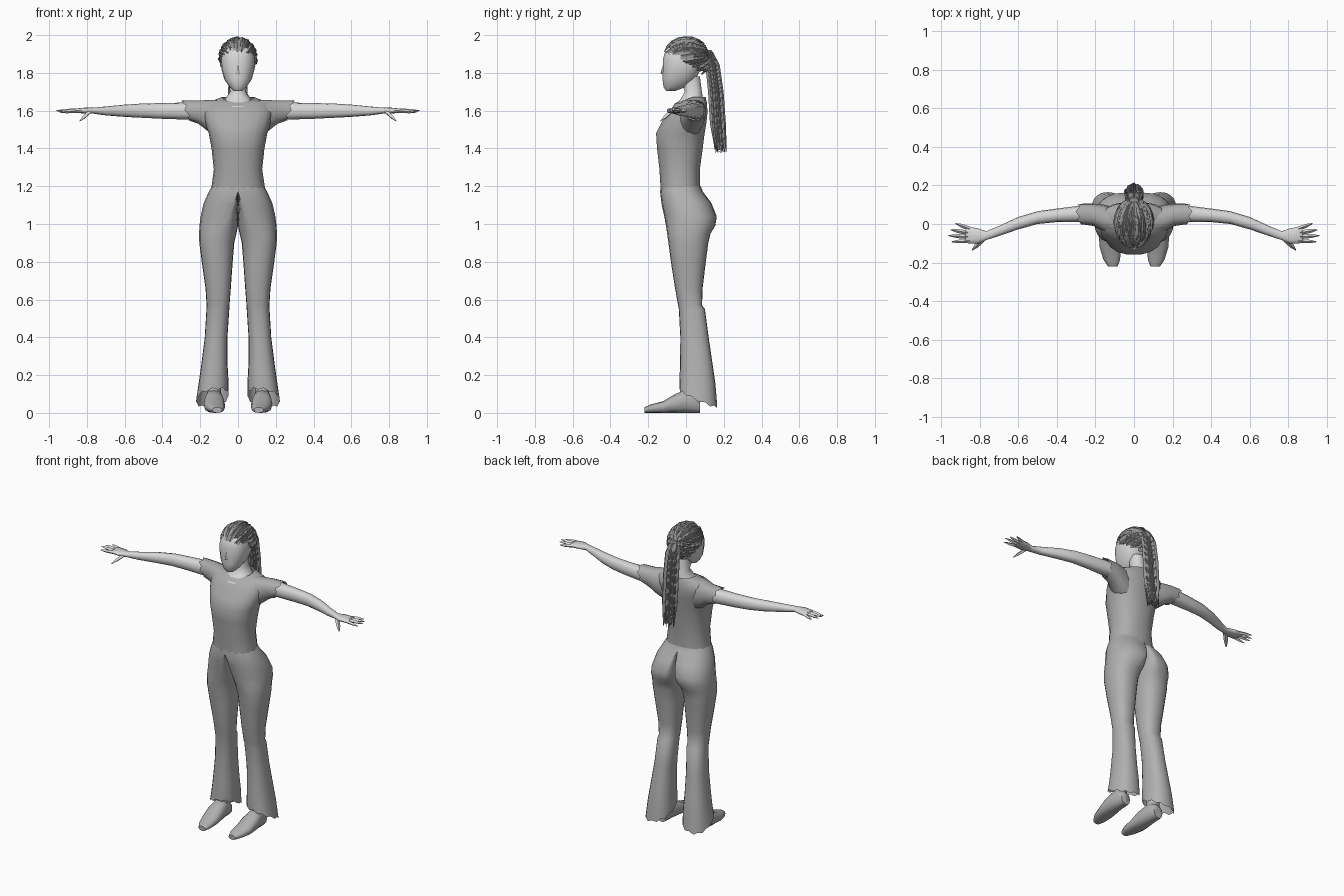
import bpy, bmesh, math, random
from mathutils import Vector

if "Cube" in bpy.data.objects:
    bpy.data.objects.remove(bpy.data.objects["Cube"])

random.seed(4)


def material(name, v):
    m = bpy.data.materials.new(name)
    m.diffuse_color = (v, v, v, 1)
    m.use_nodes = True
    m.node_tree.nodes["Principled BSDF"].inputs["Base Color"].default_value = m.diffuse_color
    return m


SKIN = material("light grey skin", 0.68)
SHIRT = material("mid grey shirt", 0.41)
TROUSERS = material("grey trousers", 0.44)
SHOES = material("grey shoes", 0.44)
HAIR = material("dark grey hair", 0.29)


def finish(name, bm, mat, mirror=False, angle=50):
    bmesh.ops.recalc_face_normals(bm, faces=bm.faces)
    me = bpy.data.meshes.new(name)
    bm.to_mesh(me)
    bm.free()
    me.materials.append(mat)
    ob = bpy.data.objects.new(name, me)
    bpy.context.collection.objects.link(ob)
    if mirror:
        ob.modifiers.new("mirror", 'MIRROR').use_mirror_merge = False
    bpy.ops.object.select_all(action='DESELECT')
    ob.select_set(True)
    bpy.context.view_layer.objects.active = ob
    bpy.ops.object.shade_smooth_by_angle(angle=math.radians(angle))
    return ob


def skin_rings(bm, loops, caps=(True, True)):
    n = len(loops[0])
    for a, b in zip(loops, loops[1:]):
        for i in range(n):
            j = (i + 1) % n
            bm.faces.new((a[i], a[j], b[j], b[i]))
    for ring, cap in zip((loops[0], loops[-1]), caps):
        if cap:
            bm.faces.new(ring)


def loft(name, axis, rings, mat, n=14, caps=(True, True), mirror=False,
         hem=None, start=None, angle=50):
    """Each ring: position on the axis, then min/max on the two other axes.
    An optional sixth value moves the ring's crest off the middle."""
    bm = bmesh.new()
    loops = []
    for k, (p, a0, a1, b0, b1, *mid) in enumerate(rings):
        loop = []
        am = mid[0] if mid else (a0 + a1) / 2
        for i in range(n):
            t = 2 * math.pi * i / n
            c, s = math.cos(t), math.sin(t)
            c = math.copysign(abs(c) ** 0.85, c) if abs(c) > 1e-6 else 0
            s = math.copysign(abs(s) ** 0.85, s) if abs(s) > 1e-6 else 0
            a = am + c * (a1 - am if c > 0 else am - a0)
            b = (b0 + b1) / 2 + s * (b1 - b0) / 2
            q = p
            if hem and k == len(rings) - 1:
                q += hem(i, c, s)
            if start and k == 0:
                q += start(i, c, s)
            co = {'x': (q, a, b), 'y': (a, q, b), 'z': (a, b, q)}[axis]
            loop.append(bm.verts.new(co))
        loops.append(loop)
    skin_rings(bm, loops, caps)
    return finish(name, bm, mat, mirror, angle)


def strand(bm, pts, normals, widths, thick):
    """Tapered four-sided lock of hair."""
    loops = []
    for k, p in enumerate(pts):
        t = (pts[min(k + 1, len(pts) - 1)] - pts[max(k - 1, 0)]).normalized()
        side = t.cross(normals[k]).normalized()
        up = side.cross(t)
        w = widths[k]
        h = thick * w / max(widths)
        loops.append([bm.verts.new(p + d) for d in (side * w, up * h, -side * w, -up * h)])
    skin_rings(bm, loops)


# shirt body, with a dipping collar and a zigzag bottom hem
loft("shirt_body", 'z', [
    (1.672, -.085, .085, -.03, .105), (1.64, -.17, .17, -.06, .112),
    (1.59, -.185, .185, -.09, .115), (1.54, -.175, .175, -.13, .11),
    (1.48, -.155, .155, -.16, .10), (1.40, -.14, .14, -.155, .09),
    (1.29, -.128, .128, -.142, .075), (1.19, -.143, .143, -.135, .075)],
    SHIRT, n=18, caps=(False, False), start=lambda i, c, s: .022 * min(s, 0),
    hem=lambda i, c, s: -.016 * (i % 2))

# sleeves, with ragged ends
loft("sleeve", 'x', [
    (.11, -.06, .09, 1.46, 1.66), (.16, -.04, .10, 1.49, 1.658),
    (.21, -.01, .105, 1.53, 1.655), (.265, .00, .105, 1.548, 1.655)],
    SHIRT, caps=(False, False), mirror=True,
    hem=lambda i, c, s: .02 * s + .018 * (i % 2))

# arms
loft("arm", 'x', [
    (.19, .015, .10, 1.555, 1.645), (.28, .01, .095, 1.553, 1.643),
    (.40, .01, .08, 1.557, 1.64), (.50, .0, .066, 1.562, 1.638),
    (.60, -.028, .036, 1.567, 1.632), (.70, -.062, -.01, 1.575, 1.622),
    (.765, -.083, -.037, 1.584, 1.616), (.81, -.102, -.022, 1.585, 1.616),
    (.86, -.10, -.014, 1.588, 1.611), (.872, -.094, -.02, 1.593, 1.607)],
    SKIN, n=12, mirror=True)

# fingers and thumb
bm = bmesh.new()
for a, b, w in [((.85, -.025, 1.60), (.925, .003, 1.597), .011),
                ((.86, -.045, 1.60), (.95, -.03, 1.60), .012),
                ((.86, -.066, 1.60), (.96, -.06, 1.60), .012),
                ((.85, -.088, 1.60), (.945, -.092, 1.592), .011),
                ((.785, -.08, 1.595), (.838, -.135, 1.545), .014)]:
    a, b = Vector(a), Vector(b)
    strand(bm, [a, a.lerp(b, .6), b], [Vector((0, 0, 1))] * 3, [w, w * .85, w * .2], .011)
finish("fingers", bm, SKIN, mirror=True, angle=60)

# trousers: half hips running into one flared leg, mirrored
loft("trousers", 'z', [
    (1.20, .0, .138, -.135, .078, .0), (1.17, .0, .155, -.137, .09, .0),
    (1.11, .0, .182, -.13, .135, .02), (1.04, .0, .198, -.115, .163, .045),
    (.99, .0, .204, -.106, .155, .07), (.95, .008, .206, -.10, .13, .095),
    (.90, .02, .205, -.093, .118), (.80, .028, .192, -.08, .105),
    (.66, .038, .172, -.058, .088), (.57, .045, .166, -.042, .085),
    (.55, .046, .167, -.038, .10), (.40, .056, .176, -.03, .12),
    (.25, .055, .195, -.032, .142), (.16, .05, .208, -.035, .155),
    (.075, .05, .222, -.035, .165)],
    TROUSERS, n=20, caps=(False, False), mirror=True,
    hem=lambda i, c, s: -.045 * s - .015 * c + .012 * (i % 2))

# shoes and the ankles above them
loft("shoe", 'y', [
    (-.22, .085, .135, .0, .03), (-.185, .072, .158, .0, .045),
    (-.12, .068, .178, .0, .062), (-.06, .07, .182, .0, .098),
    (.0, .08, .175, .0, .125), (.05, .085, .17, .0, .11), (.075, .095, .16, .0, .08)],
    SHOES, n=12, mirror=True)
loft("ankle", 'z', [(.08, .09, .165, -.02, .06), (.26, .09, .165, .0, .08)],
     SHOES, n=10, mirror=True)

# neck and head
loft("neck", 'z', [
    (1.62, -.10, .10, -.075, .095), (1.66, -.07, .07, -.03, .092),
    (1.70, -.043, .043, -.008, .085), (1.78, -.048, .048, -.03, .075)], SKIN)
loft("head", 'z', [
    (1.705, -.024, .024, -.105, -.055), (1.725, -.045, .045, -.12, .0),
    (1.765, -.072, .072, -.125, .05), (1.82, -.088, .088, -.124, .08),
    (1.87, -.092, .092, -.124, .10), (1.92, -.085, .085, -.11, .10),
    (1.965, -.05, .05, -.07, .06)], SKIN, n=18)

# nose
bm = bmesh.new()
tip = [bm.verts.new(c) for c in ((0, -.12, 1.85), (-.016, -.12, 1.79),
                                 (0, -.135, 1.797), (.016, -.12, 1.79))]
for f in ((0, 1, 2), (0, 2, 3), (1, 3, 2)):
    bm.faces.new([tip[i] for i in f])
finish("nose", bm, SKIN, angle=90)

# hair cap, trimmed along a sloping hairline
CEN, RAD = Vector((0, .003, 1.872)), Vector((.098, .123, .112))


def on_scalp(d, r=1.0):
    return CEN + Vector((d.x * RAD.x, d.y * RAD.y, d.z * RAD.z)) * r


bm = bmesh.new()
bmesh.ops.create_uvsphere(bm, u_segments=24, v_segments=16, radius=1)
for v in bm.verts:
    v.co = on_scalp(v.co.copy(), random.uniform(1.0, 1.03))
low = [v for v in bm.verts if v.co.z < 1.835 - .65 * v.co.y]
bmesh.ops.delete(bm, geom=low, context='VERTS')
finish("hair_cap", bm, HAIR, angle=20)

# locks swept back from the hairline to the knot
bm = bmesh.new()
knot = Vector((0, 1, .2)).normalized()
for i in range(170):
    az = random.uniform(-2.9, 2.9)
    front = math.cos(az)
    el = -.18 + .52 * front + random.random() ** 1.5 * .9
    d0 = Vector((math.sin(az) * math.cos(el), -front * math.cos(el), math.sin(el)))
    end = random.uniform(.3, .95)
    ds = [d0.slerp(knot, end * k / 4, knot) for k in range(5)]
    lift = random.uniform(1.0, 1.05)
    pts = [on_scalp(d, lift + .05 * (k == 4) * random.random()) for k, d in enumerate(ds)]
    strand(bm, pts, ds, [.004, .008, .009, .007, .002], .006)
finish("hair_locks", bm, HAIR, angle=20)

# ponytail: a core with loose locks around it
loft("ponytail_core", 'z', [
    (1.92, -.025, .025, .09, .135), (1.88, -.035, .035, .10, .16),
    (1.80, -.042, .042, .115, .178), (1.68, -.042, .042, .125, .19),
    (1.52, -.04, .04, .135, .20), (1.39, -.03, .03, .15, .205)],
    HAIR, n=10, hem=lambda i, c, s: .02 * (i % 2), angle=20)
bm = bmesh.new()
for i in range(34):
    t = 2 * math.pi * i / 34
    c, s = math.cos(t), math.sin(t)
    out = Vector((c, s, 0))
    spread = random.uniform(.9, 1.1)
    pts = [Vector((c * rx * spread, y + s * ry * spread, z)) for z, y, rx, ry in (
        (1.91, .115, .028, .022), (1.84, .14, .04, .03), (1.70, .157, .043, .033),
        (1.53, .168, .042, .034), (1.375 + random.uniform(0, .06), .18, .033, .03))]
    strand(bm, pts, [out] * 5, [.004, .006, .006, .006, .002], .006)
finish("ponytail_locks", bm, HAIR, angle=20)
